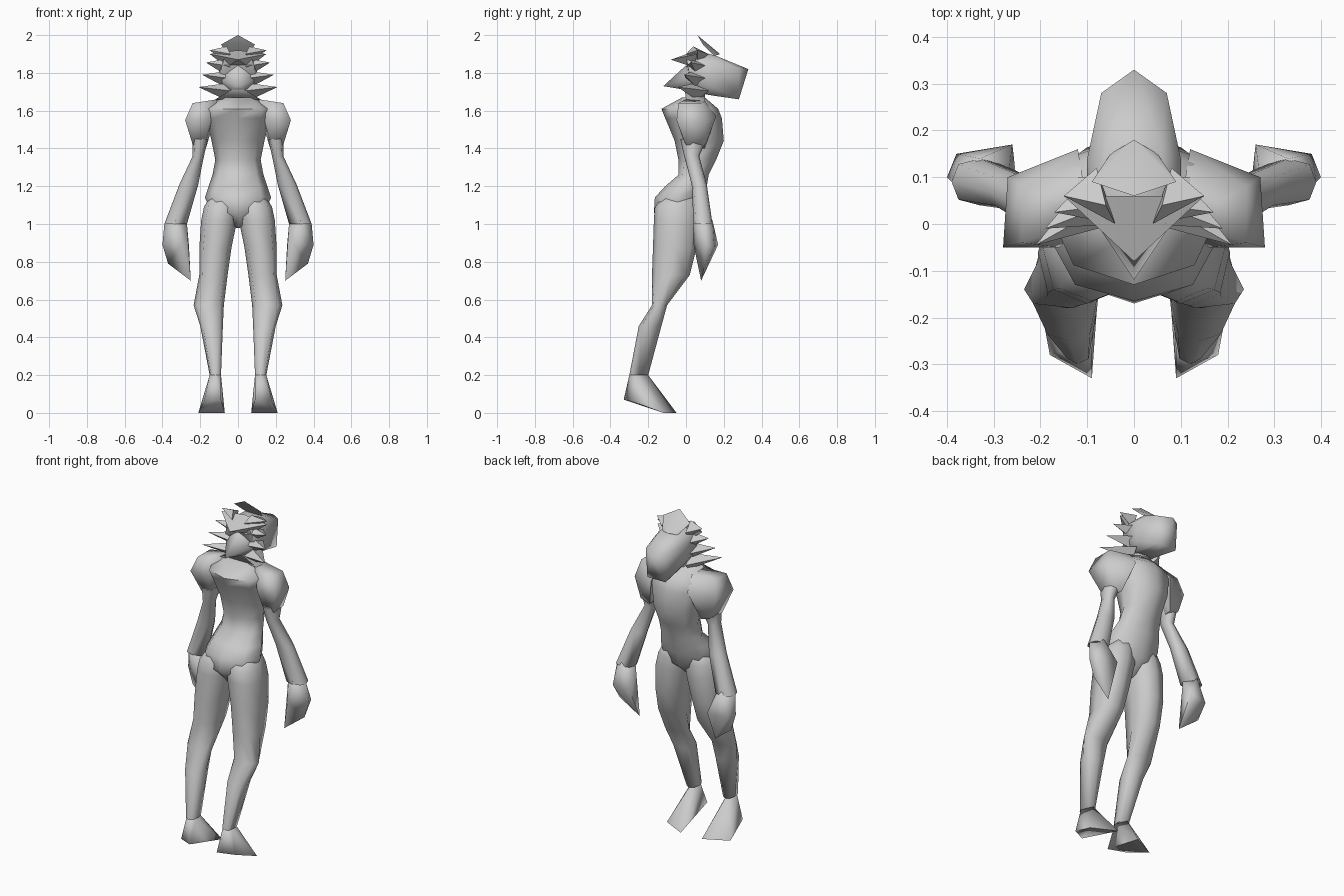
import bpy, bmesh
from math import sin, cos, tau, radians, copysign

default_cube = bpy.data.objects.get("Cube")
if default_cube:
    bpy.data.objects.remove(default_cube)

GREY = (.6, .6, .6, 1)
skin = bpy.data.materials.new("light grey")
skin.use_nodes = True
skin.diffuse_color = GREY
skin.node_tree.nodes["Principled BSDF"].inputs["Base Color"].default_value = GREY


def finish(bm, name, sharp_angle):
    """Turn a bmesh into a grey object that is smooth except at sharp edges."""
    bmesh.ops.recalc_face_normals(bm, faces=bm.faces)
    mesh = bpy.data.meshes.new(name)
    bm.to_mesh(mesh)
    bm.free()
    mesh.materials.append(skin)
    part = bpy.data.objects.new(name, mesh)
    bpy.context.collection.objects.link(part)
    bpy.ops.object.select_all(action="DESELECT")
    part.select_set(True)
    bpy.context.view_layer.objects.active = part
    bpy.ops.object.shade_smooth_by_angle(angle=radians(sharp_angle))


def squared(value, power):
    """Push a sine or cosine outward so that a round section becomes boxier."""
    return copysign(abs(value) ** power, value)


def loft(name, rings, side=1, sides=8, power=.8):
    """Join level sections, each given as centre x, y, z and half width, half depth."""
    bm = bmesh.new()
    loops = []
    for x, y, z, half_width, half_depth in rings:
        angles = [tau * step / sides for step in range(sides)]
        loops.append([bm.verts.new((side * (x + half_width * squared(cos(angle), power)),
                                    y + half_depth * squared(sin(angle), power),
                                    z)) for angle in angles])
    for lower, upper in zip(loops, loops[1:]):
        for this in range(sides):
            following = (this + 1) % sides
            bm.faces.new((lower[this], lower[following], upper[following], upper[this]))
    bm.faces.new(loops[0])
    bm.faces.new(loops[-1])
    finish(bm, name, 80)


def hull(name, points, side=1, mirror=False, sharp_angle=80):
    """Wrap a faceted solid around a few corner points."""
    bm = bmesh.new()
    corners = {(side * x, y, z) for x, y, z in points}
    if mirror:
        corners |= {(-x, y, z) for x, y, z in corners}
    for corner in sorted(corners):
        bm.verts.new(corner)
    bmesh.ops.convex_hull(bm, input=bm.verts)
    loose = [vert for vert in bm.verts if not vert.link_faces]
    bmesh.ops.delete(bm, geom=loose, context="VERTS")
    finish(bm, name, sharp_angle)


# Torso from crotch to throat, then the neck
loft("torso", [
    (0, -.06, .98, .01, .04), (0, -.05, 1.06, .14, .12), (0, -.04, 1.14, .175, .125),
    (0, 0, 1.2, .155, .11), (0, .04, 1.26, .135, .08), (0, .06, 1.34, .12, .1),
    (0, .07, 1.44, .14, .13), (0, .04, 1.56, .17, .15), (0, .02, 1.61, .18, .15),
    (0, .04, 1.67, .09, .06)], power=.95)
loft("neck", [(0, .05, z, .06, .05) for z in (1.64, 1.8)])
hull("collar", [(0, -.01, 1.73), (.12, 0, 1.66), (.12, .1, 1.65), (0, .1, 1.68)], mirror=True)

# Limb sections, and corner points of shoulders, hands and feet
arm_rings = [
    (.2, .04, 1.45, .04, .07), (.21, .03, 1.36, .03, .04),
    (.26, .07, 1.21, .05, .04), (.33, .09, 1, .06, .05)]
shoulder_corners = [
    (.24, -.04, 1.64), (.24, .08, 1.64), (.28, -.05, 1.55), (.27, .1, 1.54),
    (.11, 0, 1.66), (.11, .1, 1.65), (.12, .16, 1.57), (.16, -.05, 1.55),
    (.18, 0, 1.4), (.24, 0, 1.42), (.23, .1, 1.42), (.17, .1, 1.4)]
leg_rings = [
    (.08, -.03, 1.16, .06, .08), (.09, -.05, 1.09, .09, .115), (.1, -.05, 1.02, .095, .12),
    (.12, -.06, .87, .085, .115), (.13, -.08, .73, .075, .1), (.155, -.14, .57, .08, .04),
    (.14, -.19, .46, .06, .06), (.12, -.25, .2, .03, .05)]
hand_corners = [
    (.27, .09, 1), (.39, .09, 1), (.33, .04, 1.02), (.33, .14, 1.02),
    (.26, .17, .89), (.38, .15, .88), (.4, .1, .89), (.3, .04, .89),
    (.37, .1, .79), (.25, .08, .7)]
foot_corners = [
    (.09, -.27, .2), (.15, -.27, .2), (.12, -.3, .2), (.12, -.2, .2), (.09, -.33, .07),
    (.18, -.28, .06), (.07, -.05, 0), (.21, -.12, 0)]

for side, word in ((1, "left"), (-1, "right")):
    loft(word + "_arm", arm_rings, side)
    hull(word + "_shoulder", shoulder_corners, side)
    loft(word + "_leg", leg_rings, side)
    hull(word + "_hand", hand_corners, side)
    hull(word + "_foot", foot_corners, side)
    # Spikes fan down the side of the head, each longer and further back
    for row in range(4):
        height = 1.92 - row * .065
        root = height - .02
        tip = (.15 + row * .02, .06 - row * .035, height)
        hull(f"{word}_hair_spike_{row + 1}", [
            tip, (.04, 0, root), (.08, .12, root), (.06, .04, root + .04),
            (.06, .06, root - .05)], side, sharp_angle=30)

# Head with a blunt snout
hull("head", [
    (0, .33, 1.82), (.07, .28, 1.83), (.06, .28, 1.66), (.1, .14, 1.85),
    (.06, .16, 1.89), (.09, .13, 1.73), (.05, .14, 1.68), (.07, 0, 1.89),
    (.1, .02, 1.78), (.05, .03, 1.7), (0, .09, 1.91)], mirror=True)

# Swept crest and the hair plates behind the head
hull("crest", [(0, .06, 2), (0, .18, 1.9), (.09, .09, 1.95), (.05, .15, 1.89), (0, .1, 1.94)],
     mirror=True, sharp_angle=30)
hull("upper_hair_plate", [(0, -.08, 1.87), (.15, .06, 1.9), (0, .06, 1.92), (.06, .04, 1.83)],
     mirror=True, sharp_angle=30)
hull("lower_hair_plate", [(0, -.12, 1.73), (.1, .03, 1.77), (0, 0, 1.84), (.06, .06, 1.7)],
     mirror=True)
